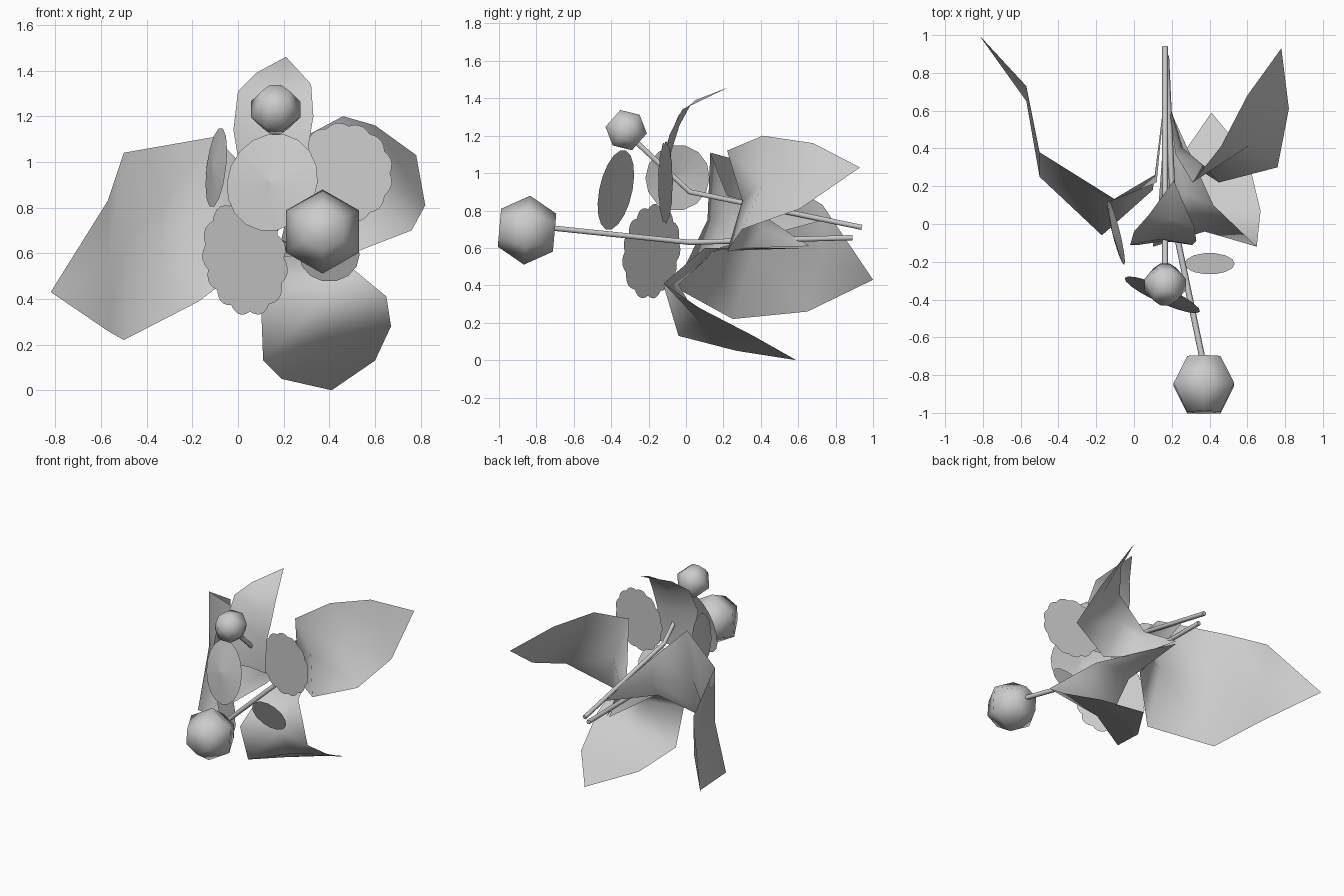
import bpy
import bmesh
from math import sin, cos, pi
from mathutils import Vector

cube = bpy.data.objects.get("Cube")
if cube:
    bpy.data.objects.remove(cube, do_unlink=True)

grey = bpy.data.materials.new("plain grey")
grey.use_nodes = True
grey.diffuse_color = (0.6, 0.6, 0.6, 1)
grey.node_tree.nodes["Principled BSDF"].inputs["Base Color"].default_value = (0.6, 0.6, 0.6, 1)


def make_object(name, bm, smooth):
    """Turn a bmesh into a named object."""
    for face in bm.faces:
        face.smooth = smooth
    mesh = bpy.data.meshes.new(name)
    bm.to_mesh(mesh)
    bm.free()
    mesh.materials.append(grey)
    obj = bpy.data.objects.new(name, mesh)
    bpy.context.collection.objects.link(obj)
    return obj


def petal(name, rows, tip, base=None, cups=(0.06, 0.08, 0.06, 0.03)):
    """Cupped rows of edge pairs, a pointed tip and often a narrow claw."""
    bm = bmesh.new()
    grid = []
    for (a, b), cup in zip(rows, cups):
        a, b = Vector(a), Vector(b)
        middle = (a + b) / 2 + Vector((0, cup, 0))
        grid.append([bm.verts.new(p) for p in (a, middle, b)])
    end = bm.verts.new(tip)
    if base:
        root = bm.verts.new(base)
        for k in range(2):
            bm.faces.new((root, grid[0][k], grid[0][k + 1]))
    for k in range(2):
        for low, high in zip(grid, grid[1:]):
            bm.faces.new((low[k], high[k], high[k + 1], low[k + 1]))
        bm.faces.new((grid[-1][k], end, grid[-1][k + 1]))
    return make_object(name, bm, True)


def disc(name, centre, normal, radius, sides, frill=0.0, dome=0.0, oval=0.0):
    """Thin floret, optionally domed, scalloped or oval along a diagonal."""
    bm = bmesh.new()
    hub = bm.verts.new((0, 0, dome))
    rim = []
    for i in range(sides):
        t = 2 * pi * i / sides
        r = radius * (1 - frill * (1 - abs(sin(6.5 * t))) + oval * cos(2 * t + 1.9))
        rim.append(bm.verts.new((r * cos(t), r * sin(t), 0)))
    for i in range(sides):
        bm.faces.new((hub, rim[i], rim[(i + 1) % sides]))
    obj = make_object(name, bm, False)
    obj.location = centre
    obj.rotation_euler = Vector(normal).to_track_quat('Z', 'Y').to_euler()
    return obj


def bud(name, centre, axis, size, sides, turn):
    """Faceted knob made of two mirrored frustums."""
    bm = bmesh.new()
    rings = []
    angles = [turn + 2 * pi * i / sides for i in range(sides)]
    for height, r in ((-0.8, 0.55), (0, 1), (0.8, 0.55)):
        rings.append([bm.verts.new((size * r * cos(t), size * r * sin(t), size * height))
                      for t in angles])
    bm.faces.new(rings[0][::-1])
    bm.faces.new(rings[-1])
    for low, high in zip(rings, rings[1:]):
        for i in range(sides):
            j = (i + 1) % sides
            bm.faces.new((low[i], low[j], high[j], high[i]))
    obj = make_object(name, bm, True)
    obj.location = centre
    obj.rotation_euler = Vector(axis).to_track_quat('Z', 'X').to_euler()
    return obj


def stem(name, points):
    """Thin stalk along a bent path."""
    curve = bpy.data.curves.new(name, 'CURVE')
    curve.dimensions = '3D'
    curve.bevel_depth = 0.016
    curve.bevel_resolution = 1
    curve.use_fill_caps = True
    path = curve.splines.new('POLY')
    path.points.add(len(points) - 1)
    for slot, p in zip(path.points, points):
        slot.co = (*p, 1)
    curve.materials.append(grey)
    obj = bpy.data.objects.new(name, curve)
    bpy.context.collection.objects.link(obj)


# Three large petals with claws, and a short upper petal
petal("right_petal", [
    ((0.12, 0.22, 0.88), (0.1, 0.18, 0.6)),
    ((-0.1, 0.13, 1.11), (-0.17, -0.06, 0.39)),
    ((-0.5, 0.38, 1.04), (-0.5, 0.25, 0.22)),
    ((-0.57, 0.73, 0.83), (-0.57, 0.65, 0.26))], (-0.82, 1.0, 0.43), (0.17, 0.74, 0.75))
petal("left_petal", [
    ((0.22, 0.37, 0.8), (0.28, 0.33, 0.6)),
    ((0.31, 0.22, 1.12), (0.45, 0.22, 0.58)),
    ((0.46, 0.41, 1.2), (0.76, 0.3, 0.7)),
    ((0.6, 0.68, 1.16), (0.82, 0.61, 0.81))], (0.78, 0.93, 1.03), (0.18, 0.66, 0.61))
petal("lower_petal", [
    ((0.42, 0.1, 0.6), (0.13, 0.1, 0.58)),
    ((0.65, -0.12, 0.41), (0.1, -0.12, 0.4)),
    ((0.67, 0.07, 0.28), (0.11, -0.04, 0.13)),
    ((0.6, 0.36, 0.13), (0.19, 0.27, 0.05))], (0.41, 0.59, 0), (0.17, 0.65, 0.6))
petal("upper_petal", [
    ((0.03, -0.11, 0.84), (0.3, -0.11, 0.84)),
    ((-0.02, -0.11, 1.14), (0.31, -0.11, 1.08)),
    ((0, -0.04, 1.31), (0.33, -0.09, 1.2)),
    ((0.08, 0.05, 1.39), (0.32, -0.02, 1.34))], (0.21, 0.23, 1.46),
    cups=(0.02, 0.03, 0.03, 0.01))

# Small florets
disc("centre_floret", (0.15, -0.375, 0.91), (-0.45, -1, 0.22), 0.218, 18, dome=0.03)
disc("right_floret", (-0.095, -0.045, 0.975), (-1, -0.25, 0.12), 0.177, 14, dome=0.02)
disc("lower_floret", (0.4, -0.21, 0.595), (0, -1, -0.47), 0.133, 14)
disc("left_frilly_floret", (0.46, -0.11, 0.95), (-0.18, -1, 0), 0.222, 65, frill=0.06)
disc("right_frilly_floret", (0.03, -0.185, 0.58), (-0.83, -1, 0), 0.248, 65, frill=0.08, oval=0.07)

# Two stalks with faceted buds
stem("long_stem", [(0.37, -0.75, 0.71), (0.21, 0.02, 0.63), (0.17, 0.89, 0.655)])
stem("short_stem", [(0.165, -0.27, 1.17), (0.165, 0.02, 0.9), (0.165, 0.94, 0.71)])
bud("long_stem_bud", (0.37, -0.85, 0.695), (0, -1, 0.09), 0.185, 6, 0)
bud("short_stem_bud", (0.165, -0.32, 1.23), (0, -0.75, 0.66), 0.118, 8, pi / 8)
